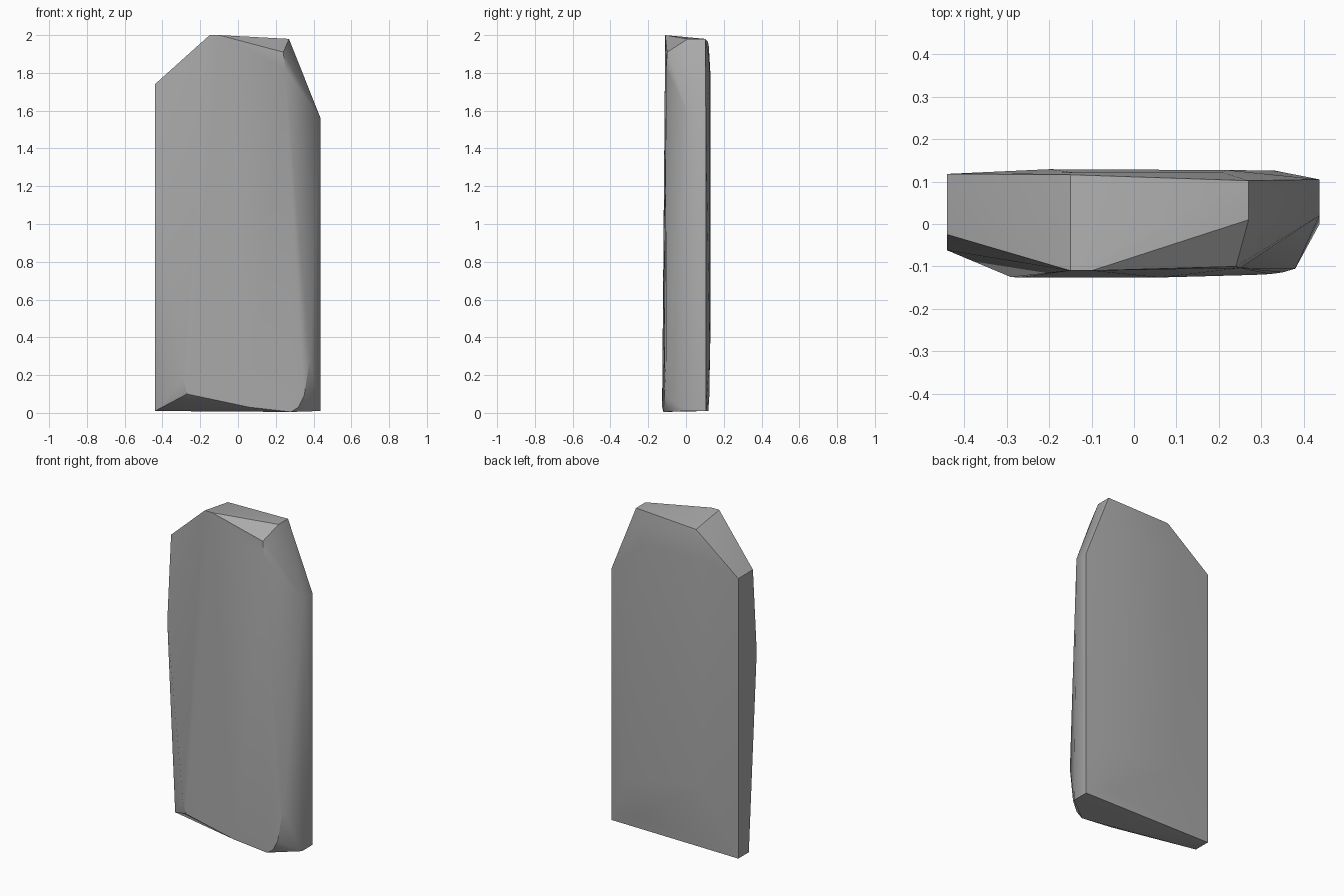
import bpy
import bmesh
import math

# Corner points of the chipped stone slab, grouped by side
front = [(-0.15, -0.11, 2.0), (-0.10, -0.11, 2.0), (0.24, -0.10, 1.91),
         (0.25, -0.104, 1.82), (0.38, -0.105, 0.28), (0.35, -0.114, 0.09),
         (0.32, -0.118, 0.03), (0.28, -0.12, 0.005), (0.06, -0.126, 0.03),
         (-0.27, -0.126, 0.10), (-0.29, -0.125, 0.18)]
left = [(-0.44, -0.025, 1.74), (-0.44, -0.062, 1.22), (-0.44, 0.015, 0.01),
        (-0.44, 0.118, 0.01), (-0.44, 0.118, 1.74)]
right = [(0.27, 0.01, 1.98), (0.27, 0.102, 1.98), (0.437, 0.02, 1.56),
         (0.437, 0.105, 1.56), (0.437, 0.0, 0.01), (0.437, 0.105, 0.01)]
back = [(-0.15, 0.116, 1.965), (-0.14, 0.121, 1.94), (0.21, 0.121, 1.89),
        (-0.20, 0.129, 1.80), (0.22, 0.127, 1.78), (0.33, 0.126, 0.30),
        (-0.20, 0.129, 0.40), (0.27, 0.123, 0.08)]

# Slab: tight hull around the corners
bm = bmesh.new()
for co in front + left + right + back:
    bm.verts.new(co)
hull = bmesh.ops.convex_hull(bm, input=bm.verts)
unused = {g for g in hull["geom_interior"] + hull["geom_unused"]
          if isinstance(g, bmesh.types.BMVert)}
bmesh.ops.delete(bm, geom=list(unused), context="VERTS")
bmesh.ops.recalc_face_normals(bm, faces=bm.faces)
mesh = bpy.data.meshes.new("stone_slab")
bm.to_mesh(mesh)
bm.free()
slab = bpy.data.objects.new("stone_slab", mesh)
bpy.context.collection.objects.link(slab)

# Grey stone
stone = bpy.data.materials.new("grey_stone")
stone.diffuse_color = (0.4, 0.4, 0.4, 1)
mesh.materials.append(stone)

# Soft faces with crisp chipped edges
bpy.context.view_layer.objects.active = slab
slab.select_set(True)
bpy.ops.object.shade_smooth_by_angle(angle=math.radians(30))
